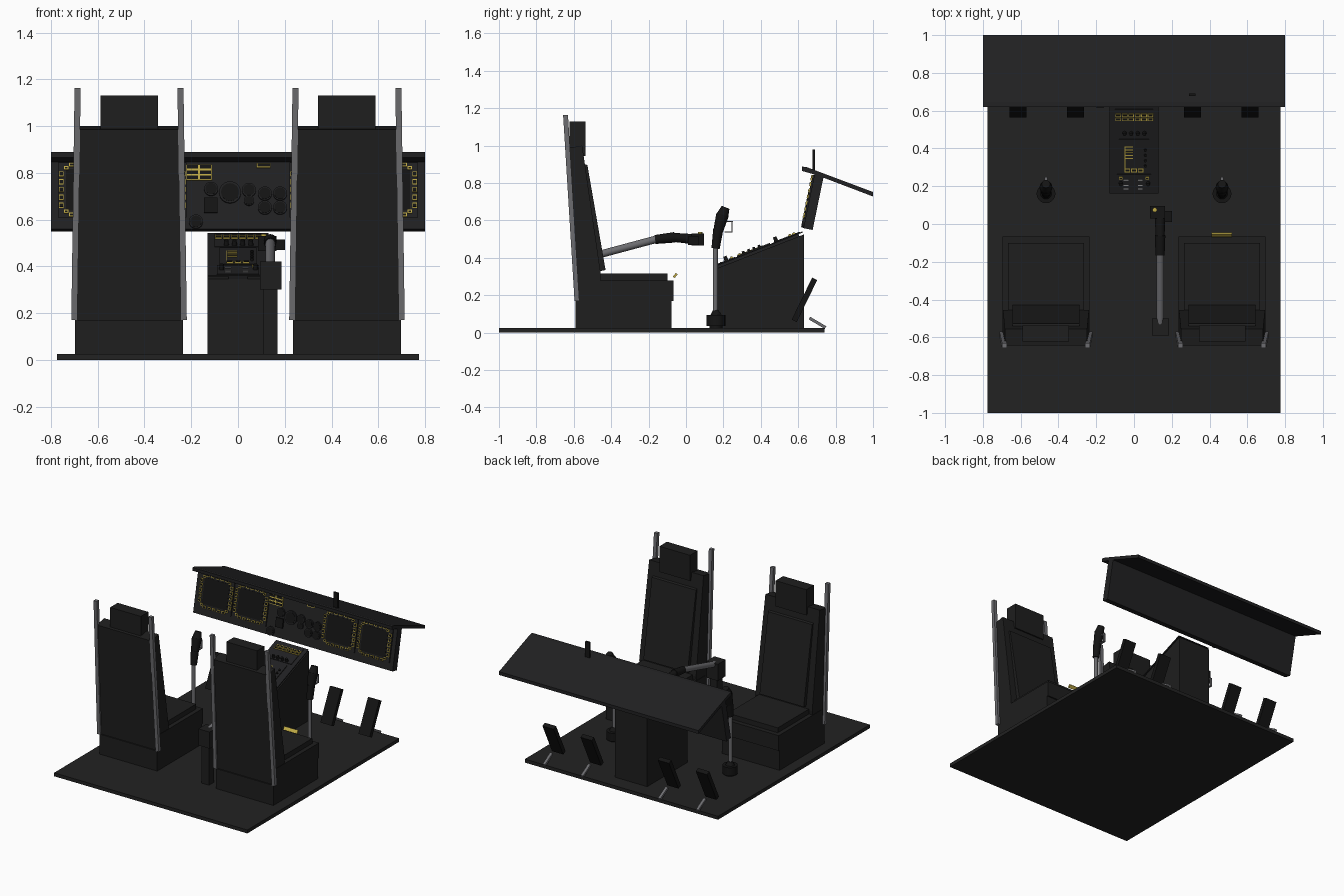
import bpy, bmesh, math
from mathutils import Matrix, Vector

if "Cube" in bpy.data.objects:
    bpy.data.objects.remove(bpy.data.objects["Cube"])


def material(name, c):
    m = bpy.data.materials.new(name)
    m.diffuse_color = (*c, 1)
    m.use_nodes = True
    m.node_tree.nodes["Principled BSDF"].inputs["Base Color"].default_value = m.diffuse_color
    return m


FLOOR = material("floor charcoal", (0.016, 0.016, 0.016))
SEAT = material("seat charcoal", (0.013, 0.013, 0.013))
PANEL = material("panel dark grey", (0.015, 0.015, 0.016))
BLACK = material("black plastic", (0.007, 0.007, 0.007))
METAL = material("grey metal", (0.15, 0.15, 0.16))
YELLOW = material("yellow marking", (0.52, 0.40, 0.06))
LIGHT = material("pale marking", (0.35, 0.35, 0.35))


def finish(name, bm, mat, smooth=False):
    bmesh.ops.recalc_face_normals(bm, faces=bm.faces)
    me = bpy.data.meshes.new(name)
    bm.to_mesh(me)
    bm.free()
    me.materials.append(mat)
    ob = bpy.data.objects.new(name, me)
    bpy.context.collection.objects.link(ob)
    if smooth:
        bpy.context.view_layer.objects.active = ob
        ob.select_set(True)
        bpy.ops.object.shade_smooth_by_angle(angle=math.radians(40))
        ob.select_set(False)
    return ob


def boxes(name, mat, items, frame=Matrix()):
    """Boxes given as x0, x1, y0, y1, z0, z1 inside a local frame."""
    bm = bmesh.new()
    for x0, x1, y0, y1, z0, z1 in items:
        m = Matrix.Translation(((x0 + x1) / 2, (y0 + y1) / 2, (z0 + z1) / 2))
        s = Matrix.Diagonal((x1 - x0, y1 - y0, z1 - z0, 1))
        bmesh.ops.create_cube(bm, size=1, matrix=frame @ m @ s)
    return finish(name, bm, mat)


def prism(name, mat, cx, pts):
    """Side profile of (y, z, half width) points, mirrored about cx."""
    bm = bmesh.new()
    a = [bm.verts.new((cx - w, y, z)) for y, z, w in pts]
    b = [bm.verts.new((cx + w, y, z)) for y, z, w in pts]
    bm.faces.new(a)
    bm.faces.new(b)
    for i in range(len(pts)):
        j = (i + 1) % len(pts)
        bm.faces.new((a[i], a[j], b[j], b[i]))
    return finish(name, bm, mat)


def rods(name, mat, items, seg=20, frame=Matrix()):
    """Tapered cylinders given as start, end, start radius, end radius."""
    bm = bmesh.new()
    for p, q, r0, r1 in items:
        p, q = Vector(p), Vector(q)
        d = q - p
        m = Matrix.Translation((p + q) / 2) @ d.to_track_quat('Z', 'Y').to_matrix().to_4x4()
        bmesh.ops.create_cone(bm, cap_ends=True, segments=seg, radius1=r0, radius2=r1,
                              depth=d.length, matrix=frame @ m)
    return finish(name, bm, mat, True)


def slope(y, z, dy, dz):
    """Local frame on a sloping surface: x across, y up the slope, z outward."""
    v = Vector((0, dy, dz)).normalized()
    n = Vector((1, 0, 0)).cross(v)
    return Matrix(((1, 0, 0, 0), (0, v.y, n.y, y), (0, v.z, n.z, z), (0, 0, 0, 1)))


def keys(name, items, frame, h):
    """Outlined keys given as centre x, centre y, width, height."""
    def plates(t, z0, z1):
        return [(x - w / 2 + t, x + w / 2 - t, y - d / 2 + t, y + d / 2 - t, z0, z1)
                for x, y, w, d in items]
    boxes(name + "_outlines", YELLOW, plates(0, h - 0.001, h + 0.006), frame)
    boxes(name + "_caps", BLACK, plates(0.004, h, h + 0.008), frame)


# floor
boxes("floor", FLOOR, [(-0.775, 0.775, -1, 0.74, 0, 0.025)])

# seats, sticks and pedals on both sides
for side, s in (("left", -1), ("right", 1)):
    c = 0.466 * s
    boxes(side + "_seat_base", SEAT, [(c - .231, c + .231, -.59, -.077, .025, .17)])
    boxes(side + "_seat_cushion", SEAT, [(c - .231, c + .231, -.57, -.067, .17, .28),
                                         (c - .2, c + .2, -.5, -.1, .28, .316)])
    prism(side + "_seat_back", SEAT, c, [(-.642, .985, .218), (-.555, 1.0, .218),
                                         (-.455, .31, .228), (-.47, .17, .23), (-.582, .17, .23)])
    prism(side + "_back_pad", SEAT, c, [(-.56, .91, .177), (-.527, .895, .177),
                                        (-.43, .335, .177), (-.48, .325, .177)])
    boxes(side + "_headrest", SEAT, [(c - .123, c + .123, -.623, -.537, .944, 1.13)])
    # upright rails behind each seat
    for rail, t in (("outer", s), ("inner", -s)):
        bm = bmesh.new()
        rings = []
        for x, y, z in ((c + t * .234, -.583, .17), (c + t * .22, -.644, 1.163)):
            rings.append([bm.verts.new((x + a * .013, y + b * .013, z))
                          for a, b in ((-1, -1), (1, -1), (1, 1), (-1, 1))])
        lo, hi = rings
        bm.faces.new(lo)
        bm.faces.new(hi)
        for i in range(4):
            bm.faces.new((lo[i], lo[i - 1], hi[i - 1], hi[i]))
        finish(f"{side}_{rail}_rail", bm, METAL)
    # control stick
    rods(side + "_stick_boot", BLACK, [((c, .16, .025), (c, .16, .04), .035, .035),
                                       ((c, .16, .035), (c, .16, .095), .05, .05),
                                       ((c, .16, .095), (c, .158, .12), .03, .015)])
    rods(side + "_stick_tube", METAL, [((c, .157, .1), (c, .157, .46), .013, .013)])
    rods(side + "_stick_grip", BLACK, [((c, .158, .45), (c, .172, .55), .022, .027),
                                       ((c, .171, .54), (c, .195, .63), .026, .034),
                                       ((c, .192, .62), (c, .212, .67), .034, .022)])
    boxes(side + "_stick_trigger_guard", METAL, [(c - .008, c + .008, .205, .245, .535, .541),
                                                 (c - .008, c + .008, .205, .25, .592, .598),
                                                 (c - .008, c + .008, .243, .249, .535, .598)])
    # foot pedals
    for i, x in enumerate((.31, .615)):
        pedal = slope(.565, .07, .11, .225)
        boxes(f"{side}_pedal_{i}", BLACK, [(s * x - .045, s * x + .045, 0, .25, -.03, 0)], pedal)
        boxes(f"{side}_pedal_link_{i}", METAL, [(s * x - .01, s * x + .01, 0, .1, -.008, .008)],
              slope(.66, .078, .085, -.05))

# marked handle at the front of the right seat
boxes("seat_handle", YELLOW, [(.41, .52, 0, .012, 0, .025)], slope(-.07, .3, .6, -.5))

# side lever between the seats
boxes("lever_pedestal", SEAT, [(.11, .17, -.575, -.515, .025, .3), (.095, .185, -.59, -.5, .3, .42)])
rods("lever_tube", METAL, [((.138, -.53, .4), (.138, -.15, .502), .02, .02)])
rods("lever_grip", BLACK, [((.138, -.165, .498), (.138, -.06, .51), .024, .028),
                           ((.138, -.07, .51), (.138, .04, .5), .024, .027)])
boxes("lever_head", BLACK, [(.085, .165, .03, .095, .465, .53), (.16, .2, .01, .07, .47, .515)])
rods("lever_button", YELLOW, [((.11, .075, .525), (.11, .075, .538), .012, .012)])

# centre console
prism("console", SEAT, 0, [(.168, .025, .13), (.63, .025, .13), (.63, .525, .13), (.168, .345, .13)])
con = slope(.168, .345, .462, .18)
boxes("console_panels", PANEL, [(-.13, .13, 0, .495, .012, .018), (-.1, .1, .33, .48, .017, .022),
                                (-.08, .08, .12, .31, .017, .024), (-.09, .09, .005, .11, .017, .022),
                                (-.04, .04, 0, .47, 0, .013)], con)
keys("console", [(-.083 + .034 * i, .425 + .022 * j, .03, .017) for i in range(6) for j in range(2)],
     con, .022)
rods("console_knobs", BLACK, [((x, .345, .02), (x, .345, .045), .011, .009)
                              for x in (-.05, -.015, .02, .055)]
     + [((.06, .16 + .03 * i, .02), (.06, .16 + .03 * i, .035), .007, .007) for i in range(4)]
     + [((x, .06, .02), (x, .06, .045), .011, .009) for x in (-.07, .075)], 12, con)
boxes("console_screen_lines", YELLOW,
      [(-.045, -.005, .2 + .016 * i, .205 + .016 * i, .023, .026) for i in range(5)]
      + [(-.05, -.046, .135, .27, .023, .026)], con)
keys("console_lower", [(-.035 + .035 * i, .135, .03, .02) for i in range(3)]
     + [(-.07, .09, .02, .015), (.07, .09, .02, .015)], con, .023)
boxes("console_labels", LIGHT, [(x, x + .025, v, v + .005, .021, .025)
                                for x in (-.055, .02) for v in (.025, .045, .075)], con)

# instrument panel
ins = slope(.628, .559, .062, .301)
boxes("instrument_panel", PANEL, [(-.8, .8, 0, .307, -.05, 0)], ins)
screens = (-.635, -.355, .355, .635)
boxes("display_bezels", PANEL, [(x - .135, x + .135, .05, .29, 0, .008) for x in screens], ins)
boxes("display_glass", BLACK, [(x - .1, x + .1, .08, .26, .007, .01) for x in screens], ins)
bezel = []
for x in screens:
    for i in range(-2, 3):
        bezel += [(x + k * .121, .17 + i * .034, .021, .023) for k in (-1, 1)]
        bezel += [(x + i * .038, .17 + k * .109, .024, .018) for k in (-1, 1)]
    bezel += [(x + k * .1, .17 + j * .095, .02, .016) for k in (-1, 1) for j in (-1, 1)]
keys("display", bezel, ins, .008)

# round gauges and warning lights in the middle
gauges = [(-.115, .73, .03), (-.034, .715, .047), (.047, .725, .03), (.115, .71, .03),
          (.18, .71, .03), (.115, .65, .03), (.18, .65, .03), (.047, .68, .022), (-.18, .59, .03)]
rods("gauge_rims", PANEL, [((x, (z - .559) / .98, -.002), (x, (z - .559) / .98, .012), r, r)
                           for x, z, r in gauges], 24, ins)
rods("gauge_faces", BLACK, [((x, (z - .559) / .98, .005), (x, (z - .559) / .98, .014), r * .82, r * .82)
                            for x, z, r in gauges], 24, ins)
boxes("square_gauge", BLACK, [(-.145, -.088, .07, .135, 0, .012)], ins)
keys("warning", [(x, .224 + .023 * j, .056, .023) for x in (-.195, -.139) for j in range(3)]
     + [(.11, .278, .06, .02)], ins, .001)

# glare shield with a small standby compass post
prism("glare_shield", PANEL, 0, [(.62, .865, .8), (.62, .888, .8), (.645, .885, .8), (1.0, .752, .8),
                                 (1.0, .728, .8), (.7, .842, .8)])
boxes("compass_post", BLACK, [(.29, .325, .677, .69, .85, .98)])
